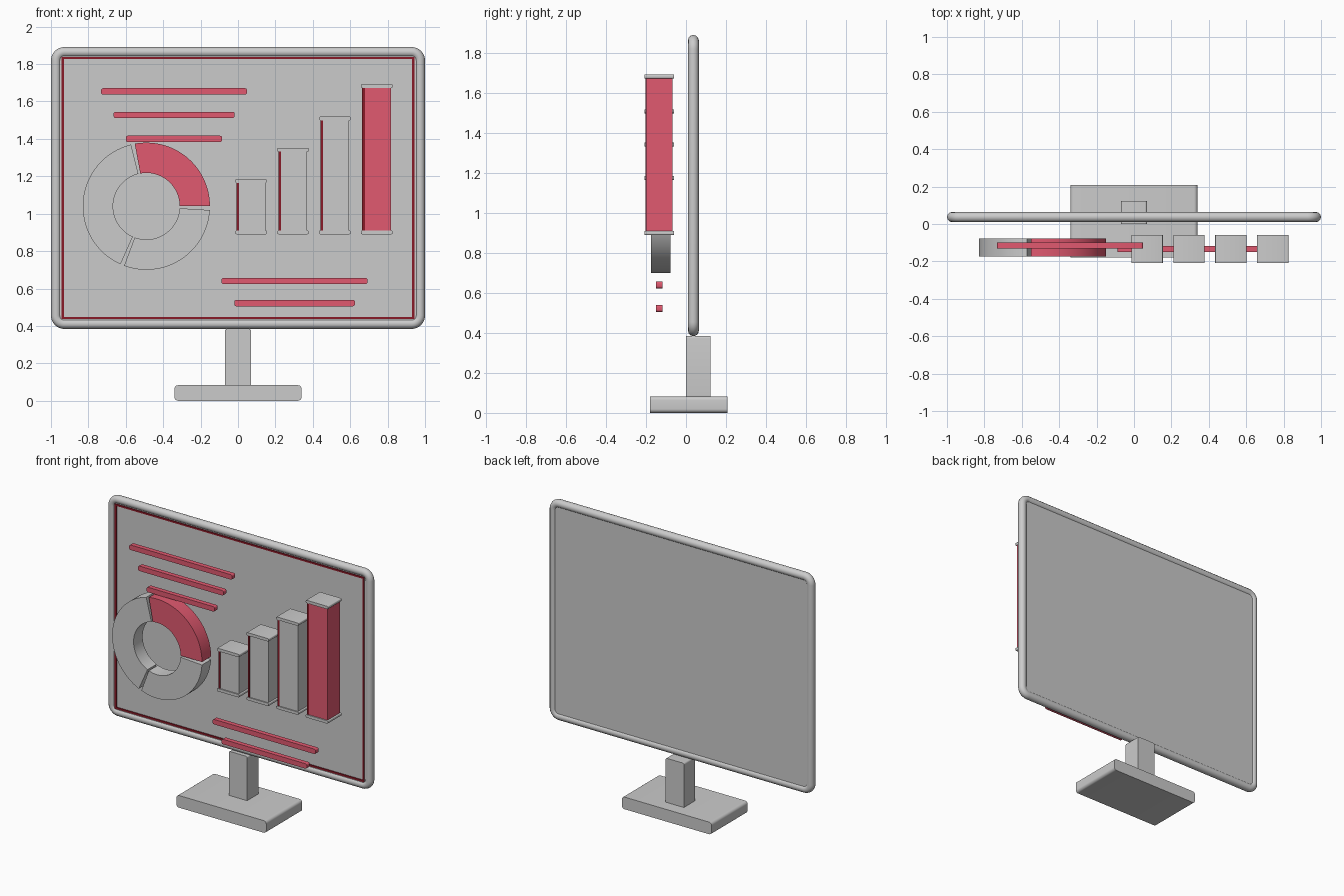
import bpy, bmesh
from math import sin, cos, pi, radians

if "Cube" in bpy.data.objects:
    bpy.data.objects.remove(bpy.data.objects["Cube"])

red = bpy.data.materials.new("red")
red.diffuse_color = (0.75, 0.1, 0.16, 1)
red.use_nodes = True
red.node_tree.nodes["Principled BSDF"].inputs["Base Color"].default_value = red.diffuse_color
dark_red = bpy.data.materials.new("dark_red")
dark_red.diffuse_color = (0.25, 0.01, 0.02, 1)
dark_red.use_nodes = True
dark_red.node_tree.nodes["Principled BSDF"].inputs["Base Color"].default_value = dark_red.diffuse_color


def finish(obj, mat=None):
    if mat:
        obj.data.materials.append(mat)
    bpy.ops.object.select_all(action='DESELECT')
    obj.select_set(True)
    bpy.context.view_layer.objects.active = obj
    bpy.ops.object.shade_smooth_by_angle(angle=radians(35))
    return obj


def prism(name, outline, y0, y1, mat=None):
    """Extrude an (x, z) outline from y0 to y1."""
    bm = bmesh.new()
    face = bm.faces.new([bm.verts.new((x, y0, z)) for x, z in outline])
    ext = bmesh.ops.extrude_face_region(bm, geom=[face])
    verts = [g for g in ext["geom"] if isinstance(g, bmesh.types.BMVert)]
    bmesh.ops.translate(bm, verts=verts, vec=(0, y1 - y0, 0))
    bmesh.ops.recalc_face_normals(bm, faces=bm.faces)
    mesh = bpy.data.meshes.new(name)
    bm.to_mesh(mesh)
    bm.free()
    obj = bpy.data.objects.new(name, mesh)
    bpy.context.collection.objects.link(obj)
    return finish(obj, mat)


def round_rect(x0, x1, z0, z1, r, n=6):
    corners = [(x1 - r, z1 - r, 0), (x0 + r, z1 - r, 90),
               (x0 + r, z0 + r, 180), (x1 - r, z0 + r, 270)]
    return [(cx + r * cos(radians(a + 90 * i / n)), cz + r * sin(radians(a + 90 * i / n)))
            for cx, cz, a in corners for i in range(n + 1)]


def box(name, x0, x1, y0, y1, z0, z1, mat=None):
    return prism(name, [(x0, z0), (x1, z0), (x1, z1), (x0, z1)], y0, y1, mat)


def tube(name, outline, y, radius):
    """Closed round tube along an (x, z) outline."""
    curve = bpy.data.curves.new(name, 'CURVE')
    curve.dimensions = '3D'
    curve.bevel_depth = radius
    curve.bevel_resolution = 4
    sp = curve.splines.new('POLY')
    sp.points.add(len(outline) - 1)
    for p, (x, z) in zip(sp.points, outline):
        p.co = (x, y, z, 1)
    sp.use_cyclic_u = True
    obj = bpy.data.objects.new(name, curve)
    bpy.context.collection.objects.link(obj)
    bpy.ops.object.select_all(action='DESELECT')
    obj.select_set(True)
    bpy.context.view_layer.objects.active = obj
    bpy.ops.object.convert(target='MESH')
    return finish(bpy.context.view_layer.objects.active)


# Stand
prism("stand_base", round_rect(-0.34, 0.34, 0, 0.083, 0.02), -0.18, 0.2075)
prism("stand_post", round_rect(-0.07, 0.07, 0.075, 0.385, 0.012), 0, 0.122)

# Screen frame and panel
tube("screen_frame", round_rect(-0.973, 0.973, 0.411, 1.864, 0.045, 8), 0.037, 0.027)
box("screen_panel", -0.955, 0.955, 0.02, 0.054, 0.43, 1.845)

# Thin red trim around the screen
for side in (-1, 1):
    a, b = sorted((side * 0.943, side * 0.931))
    box("screen_trim_side", a, b, 0.014, 0.021, 0.437, 1.839, dark_red)
for z in (0.437, 1.827):
    box("screen_trim_edge", -0.931, 0.931, 0.014, 0.021, z, z + 0.012, dark_red)

# Bar chart: body, two end caps and a dark left edge strip each
for i, top in enumerate((1.185, 1.352, 1.519, 1.693)):
    cx = 0.07 + 0.224 * i
    box("chart_bar", cx - 0.076, cx + 0.076, -0.2, -0.067, 0.9, top - 0.01,
        red if i == 3 else None)
    box("chart_bar_edge", cx - 0.078, cx - 0.064, -0.202, -0.188, 0.9, top - 0.01, dark_red)
    for z in (0.89, top - 0.02):
        prism("chart_bar_cap", round_rect(cx - 0.084, cx + 0.084, z, z + 0.02, 0.006, 3),
              -0.2075, -0.06)

# Ring chart: three separated sectors
for a0, a1, mat in ((0, 100.5, red), (104, 246, None), (249.5, 356.5, None)):
    n = 32
    angles = [radians(a0 + (a1 - a0) * i / n) for i in range(n + 1)]
    ring = [(-0.49 + 0.34 * cos(a), 1.04 + 0.34 * sin(a)) for a in angles]
    ring += [(-0.49 + 0.178 * cos(a), 1.04 + 0.178 * sin(a)) for a in reversed(angles)]
    prism("ring_chart_sector", ring, -0.175, -0.077, mat)

# Red text-line strips
for x0, x1, z, y in ((-0.732, 0.048, 1.654, -0.115), (-0.665, -0.018, 1.528, -0.115),
                     (-0.6, -0.085, 1.4, -0.115), (-0.088, 0.692, 0.64, -0.133),
                     (-0.02, 0.625, 0.522, -0.133)):
    prism("line_strip", round_rect(x0, x1, z - 0.017, z + 0.017, 0.011, 4),
          y - 0.016, y + 0.016, red)
